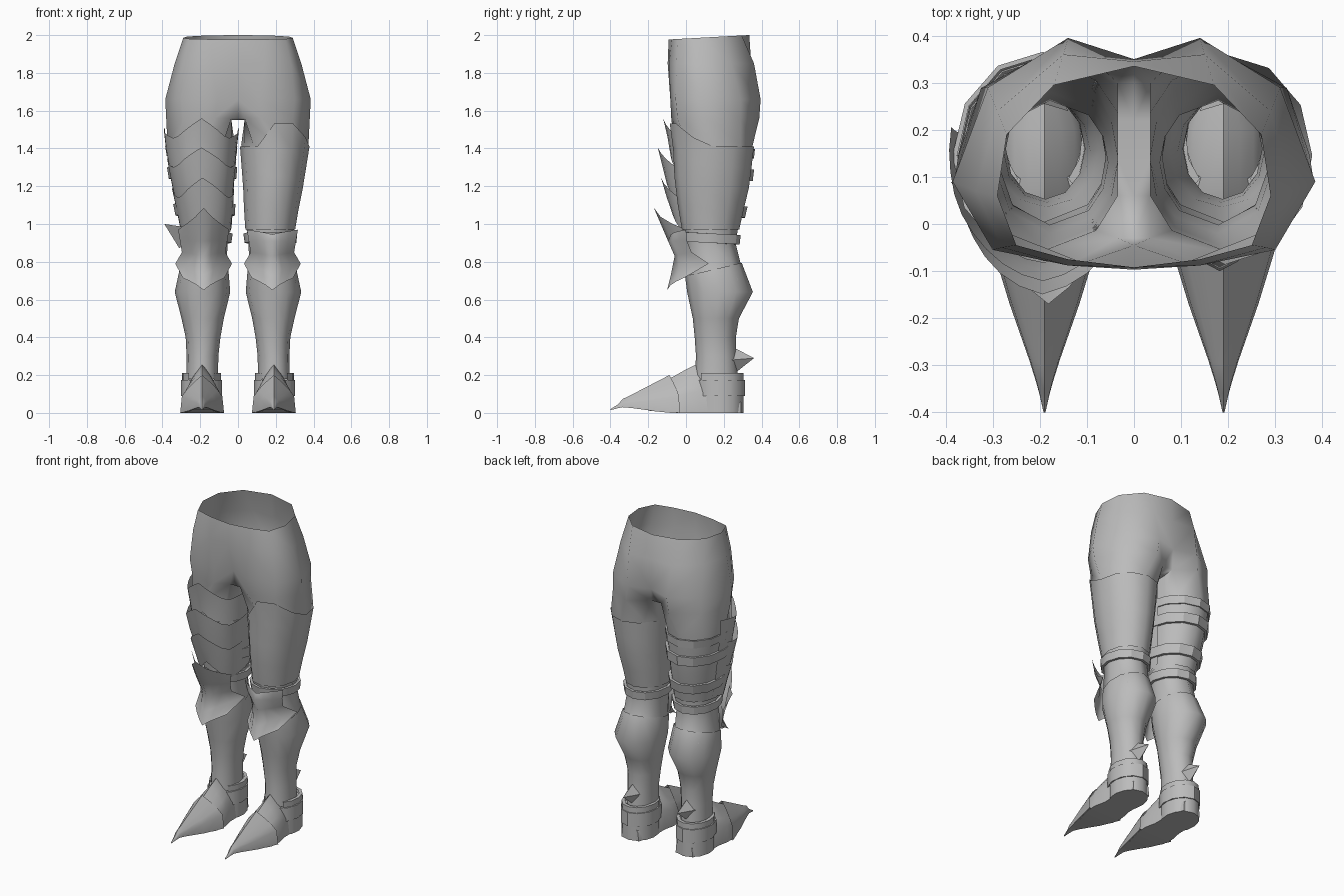
import bpy, bmesh, math

cube = bpy.data.objects.get("Cube")
if cube:
    bpy.data.objects.remove(cube)

steel = bpy.data.materials.new("plain grey")
steel.use_nodes = True
grey = (0.5, 0.5, 0.5, 1)
steel.diffuse_color = grey
steel.node_tree.nodes["Principled BSDF"].inputs["Base Color"].default_value = grey


def finish(name, bm, side=1, mirror=False, angle=50):
    """Turn a bmesh into a smooth shaded object, optionally on the other side."""
    for v in bm.verts:
        v.co.x *= side
    bmesh.ops.remove_doubles(bm, verts=bm.verts, dist=0.0005)
    bmesh.ops.recalc_face_normals(bm, faces=bm.faces)
    mesh = bpy.data.meshes.new(name)
    bm.to_mesh(mesh)
    bm.free()
    mesh.materials.append(steel)
    obj = bpy.data.objects.new(name, mesh)
    bpy.context.collection.objects.link(obj)
    if mirror:
        mod = obj.modifiers.new("Mirror", "MIRROR")
        mod.use_clip = True
    bpy.ops.object.select_all(action="DESELECT")
    obj.select_set(True)
    bpy.context.view_layer.objects.active = obj
    bpy.ops.object.shade_smooth_by_angle(angle=math.radians(angle))


def skin(bm, rows, closed=False):
    """Bridge successive rows of points with quads."""
    grid = [[bm.verts.new(p) for p in row] for row in rows]
    n = len(rows[0])
    for a, b in zip(grid, grid[1:]):
        for i in range(n if closed else n - 1):
            j = (i + 1) % n
            bm.faces.new((a[i], a[j], b[j], b[i]))
    return grid


def sheet(name, rows, side=1, closed=False, angle=50):
    bm = bmesh.new()
    skin(bm, rows, closed)
    finish(name, bm, side, angle=angle)


# Leg sections: height, centre x, centre y, radius x, radius y
LEG = [
    (1.56, .193, .152, .19, .235), (1.42, .195, .146, .178, .208),
    (1.2, .186, .138, .152, .19), (1.0, .17, .13, .128, .15),
    (.9, .172, .13, .117, .132), (.79, .178, .142, .118, .148),
    (.64, .188, .18, .143, .17), (.5, .187, .158, .108, .118),
    (.4, .185, .155, .088, .105), (.3, .188, .16, .08, .103),
    (.18, .19, .16, .08, .11),
]


def section(z):
    z = max(LEG[-1][0], min(LEG[0][0], z))
    for hi, lo in zip(LEG, LEG[1:]):
        if z >= lo[0]:
            t = (z - lo[0]) / (hi[0] - lo[0])
            return [l + (h - l) * t for h, l in zip(hi[1:], lo[1:])]


def on_leg(deg, z, off=0.0):
    """Point on the leg surface; -90 degrees is the front, 0 the outside."""
    cx, cy, rx, ry = section(z)
    a = math.radians(deg)
    return (cx + (rx + off) * math.cos(a), cy + (ry + off) * math.sin(a), z)


# Hips and legs: half outlines from front centre to back centre, then leg rings
hips = [
    (2.0, [(0, -.092), (.14, -.075), (.25, -.045), (.29, .06), (.27, .19), (.17, .295), (0, .335)]),
    (1.85, [(0, -.097), (.14, -.088), (.28, -.05), (.335, .07), (.29, .24), (.15, .36), (0, .345)]),
    (1.66, [(0, -.045), (.11, -.083), (.3, -.055), (.385, .09), (.31, .29), (.14, .395), (0, .35)]),
    (1.56, [(.035, -.03), (.12, -.078), (.29, -.045), (.38, .1), (.31, .29), (.15, .388), (.035, .3)]),
]
bm = bmesh.new()
rows = [[(x, y, z - (.055 * (.33 - y) if z == 2 else 0)) for x, y in pts] for z, pts in hips]
skin(bm, rows)
inner = [(.035, y, 1.55) for y in (.22, .14, .06)]
angles = [-130 + i * 130 / 3 for i in range(7)] + [155, 180, 205]
legs = [[on_leg(a, z) for a in angles] for z in (1.42, 1.2, 1.0, .9, .79, .7)]
skin(bm, [rows[-1] + inner] + legs, closed=True)
# Narrow crotch strip between the thighs
edge = [rows[-1][-1]] + inner + [rows[-1][0]]
ridge = [(0, y, z) for _, y, z in edge]
skin(bm, [edge, ridge])
for k, e in ((0, -1), (-1, 0)):
    bm.faces.new([bm.verts.new(p) for p in (rows[-2][k], edge[e], ridge[e])])
finish("hips_and_legs", bm, mirror=True, angle=80)

STEPS = [-90 + i * 30 for i in range(12)]


def strap(name, z, height, off, side, tilt=0.0):
    rows = []
    for top, o in ((0, .004), (0, off), (1, off), (1, .004)):
        rows.append([on_leg(a, z + top * height + tilt * math.sin(math.radians(a)), o)
                     for a in STEPS])
    sheet(name, rows, side, closed=True, angle=30)


def thigh_cuff(name, side, base, peak):
    rows = [[] for _ in range(5)]
    for a in STEPS:
        # The top edge peaks a little outside the front
        top = base + peak * max(0, 1 - abs(a + 75) / 65)
        for k, row in enumerate(rows):
            row.append(on_leg(a, top + (.97 - top) * k / 4, .007))
    sheet(name, rows, side, closed=True)


thigh_cuff("left_thigh_cuff", 1, 1.41, .16)
thigh_cuff("right_thigh_cuff", -1, 1.38, .02)


# Overlapping thigh plates on the right leg, standing off the leg at their tips
def thigh_plate(name, tip, lift):
    rows = [[], [], []]
    for i in range(-9, 10):
        t = abs(i) / 9
        peak = max(0, 1 - t / .4)
        wing = max(0, t - .4) / .6
        top = tip - .11 + .11 * peak + .06 * wing
        for k, row in enumerate(rows):
            out = .014 + lift * max(0, 1 - t / .8) * (1 - k * .25)
            row.append(on_leg(-90 + i * 11.5, top - k * .1, out - k * .002))
    sheet(name, rows, -1)


for n, (tip, lift) in enumerate([(1.56, .024), (1.405, .074), (1.245, .064)]):
    thigh_plate(f"thigh_plate_{n + 1}", tip, lift)
for n, (z, tall, off) in enumerate([(1.36, .05, .014), (1.24, .06, .022), (1.045, .06, .024)]):
    strap(f"thigh_strap_{n + 1}", z, tall, off, -1, -.012)


# Knee guards: side height, centre height, half width, centre y, side y
def knee_guard(name, side, top_z, top_y):
    profile = [
        (.97, top_z, .135, top_y, 0), (.91, .91, .125, -.095, .005),
        (.85, .83, .115, -.06, .03), (.79, .73, .15, -.08, .12),
        (.715, .65, .11, -.1, -.01),
    ]
    rows = []
    for zs, zc, half, yc, ys in profile:
        rows.append([])
        for i in range(-3, 4):
            t = abs(i) / 3
            rows[-1].append((.182 + half * i / 3, yc + (ys - yc) * t ** 1.4,
                             zc + (zs - zc) * t ** .8))
    sheet(name, rows, side, angle=70)


knee_guard("left_knee_guard", 1, .945, -.08)
knee_guard("right_knee_guard", -1, 1.085, -.17)

# Pointed wing on the outside of the right knee
sheet("right_knee_wing", [[(.29, -.02, .985), (.39, .09, 1.0)],
                          [(.29, .0, .9), (.31, .06, .87)]], -1)


def arch(y, half, top, base, sweep=0.0):
    """Ridged cross-section of a foot, with swept back sides."""
    pts = []
    for i in range(9):
        a = math.pi * i / 8
        c = abs(math.cos(a))
        rise = max(0, math.sin(a)) ** .3 * (1 - .45 * c) if 0 < i < 8 else 0
        pts.append((.19 + half * math.cos(a), y + sweep * c, base + (top - base) * rise))
    return pts


for label, side in (("left", 1), ("right", -1)):
    strap(label + "_knee_strap", .9, .05, .02, side, -.008)

    # Greave with a top edge that rises at the back
    rows = [[on_leg(a, .76 + .035 * math.sin(math.radians(a)), .006) for a in STEPS]]
    rows += [[on_leg(a, z, .004) for a in STEPS] for z in (.64, .5, .4, .3, .18)]
    sheet(label + "_greave", rows, side, closed=True, angle=70)

    # Foot body, closed under the sole
    foot = [arch(*s) for s in ((.29, .06, .12, 0), (.2, .09, .18, 0), (.07, .09, .265, 0),
                               (0, .105, .23, 0), (-.08, .1, .185, 0), (-.2, .055, .13, .012))]
    bm = bmesh.new()
    grid = skin(bm, foot, closed=True)
    bm.faces.new(grid[0])
    bm.faces.new(grid[-1])
    finish(label + "_foot", bm, side)

    # Long pointed toe cap
    toe = [arch(*s) for s in ((-.088, .116, .2, 0, .055), (-.2, .074, .142, .01, .03),
                              (-.3, .032, .09, .026, .01), (-.335, .018, .074, .03),
                              (-.36, .011, .045, .025), (-.4, .002, .02, .014))]
    sheet(label + "_toe_cap", toe, side, closed=True, angle=60)

    # Heel cup and the band around it
    for part, start, low, high, off in (("_heel_cup", -50, 0, .21, 0),
                                        ("_heel_band", -72, .09, .175, .007)):
        rows = []
        for z, o in ((low, -.02), (low, off), (high, off), (high, -.02)):
            rows.append([])
            for i in range(11):
                a = math.radians(start + i * (180 - 2 * start) / 10)
                rows[-1].append((.193 + (.103 + o) * math.cos(a),
                                 .178 + (.127 + o) * math.sin(a), z))
        sheet(label + part, rows, side, angle=35)

    # Ankle spur: a pointed pyramid at the back
    bm = bmesh.new()
    tip = bm.verts.new((.19, .36, .29))
    base = [bm.verts.new(p) for p in ((.14, .24, .28), (.19, .255, .345),
                                      (.24, .24, .28), (.19, .265, .215))]
    for i in range(4):
        bm.faces.new((base[i], base[(i + 1) % 4], tip))
    finish(label + "_ankle_spur", bm, side, angle=30)
